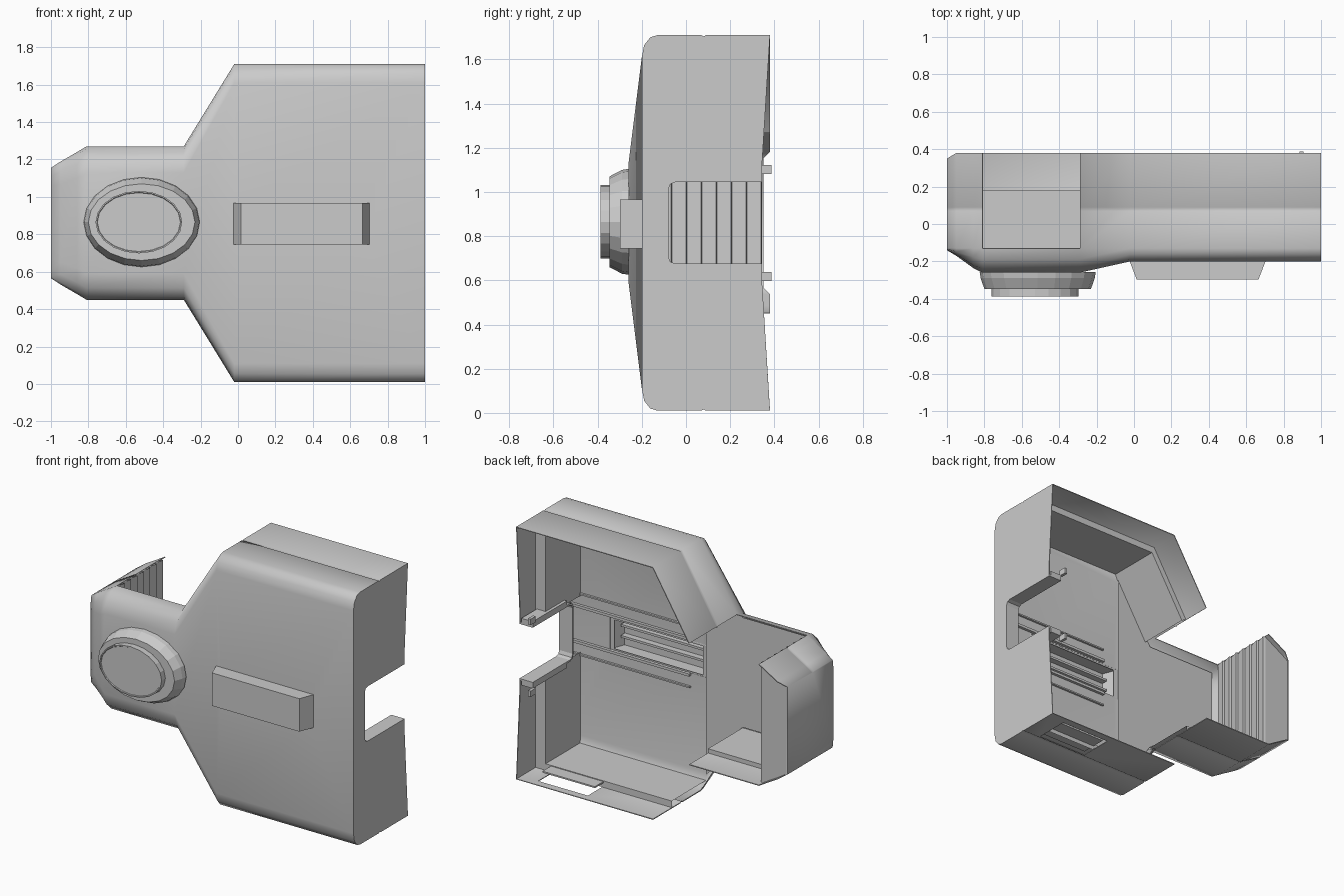
import bpy, bmesh, math

if "Cube" in bpy.data.objects:
    bpy.data.objects.remove(bpy.data.objects["Cube"])

CZ = 0.86  # mirror height of the whole shell


def make(name, verts, faces, thick=0, smooth=None, offset=-1):
    me = bpy.data.meshes.new(name)
    me.from_pydata(verts, [], faces)
    ob = bpy.data.objects.new(name, me)
    bpy.context.collection.objects.link(ob)
    bpy.ops.object.select_all(action='DESELECT')
    ob.select_set(True)
    bpy.context.view_layer.objects.active = ob
    if thick:
        m = ob.modifiers.new("thickness", 'SOLIDIFY')
        m.thickness, m.offset = thick, offset
        bpy.ops.object.modifier_apply(modifier=m.name)
    if smooth:
        bpy.ops.object.shade_smooth_by_angle(angle=math.radians(smooth))
    return ob


def box(name, x0, x1, y0, y1, z0, z1):
    v = [(x, y, z) for x in (x0, x1) for y in (y0, y1) for z in (z0, z1)]
    f = [(0, 1, 3, 2), (4, 6, 7, 5), (0, 4, 5, 1), (2, 3, 7, 6), (0, 2, 6, 4), (1, 5, 7, 3)]
    return make(name, v, f)


def cut(target, cutter):
    bpy.context.view_layer.objects.active = target
    m = target.modifiers.new("cut", 'BOOLEAN')
    m.operation, m.solver, m.object = 'DIFFERENCE', 'EXACT', cutter
    bpy.ops.object.modifier_apply(modifier=m.name)
    bpy.data.objects.remove(cutter)


# Shell: sections lofted along x (x, half height, front y, bevel inset, back y)
sections = [(1, .85, -.20, .10, .38), (-.02, .85, -.20, .10, .38),
            (-.29, .41, -.26, .14, .38), (-.81, .41, -.26, .14, .38),
            (-.86, .38, -.235, .14, .38), (-.95, .328, -.17, .12, .38),
            (-1, .295, -.14, .10, .35)]


def profile(h, front, inset, back):
    d = front + .13
    half = [(back, h), (.09, h), (.08, h - .006), (.07, h), (-.13, h),
            (-.13 + d * .45, h - inset * .1), (-.13 + d * .85, h - inset * .45),
            (front, h - inset)]
    return [(y, CZ + z) for y, z in half] + [(y, CZ - z) for y, z in reversed(half)]


verts, faces = [], []
for x, h, f, b, back in sections:
    verts += [(x, y, z) for y, z in profile(h, f, b, back)]
n = 16
for i in range(len(sections) - 1):
    for j in range(n - 1):
        # neck is open on top, lower shoulder is open below
        if (i == 2 and j < 4) or (i == 1 and j > 10):
            continue
        a, c = i * n + j, (i + 1) * n + j
        faces.append((a, c, c + 1, a + 1))
faces.append(tuple(reversed(range(len(verts) - n, len(verts)))))  # left end
# right wall with rounded notch
notch = [(.345, .28), (.345, .19), (-.05, .19), (-.075, .18), (-.085, .155)]
loop = [(y, CZ - z) for y, z in notch] + [(y, CZ + z) for y, z in reversed(notch)]
start = len(verts)
verts += [(1, y, z) for y, z in loop]
faces.append(tuple(range(n)) + tuple(range(start, len(verts))))
shell = make("shell", verts, faces, .006)
cut(shell, box("handle_cutter", .01, .67, -.4, -.1, .758, .952))
cut(shell, box("slot_cutter", .5, .87, .1, .33, -.05, .06))
bpy.context.view_layer.objects.active = shell
shell.select_set(True)
bpy.ops.object.shade_smooth_by_angle(angle=math.radians(62))

# Flat inner plate behind the neck
outline = [(-.02, .77), (-.29, .37), (-.81, .37)]
v = [(x, -.185, CZ + z) for x, z in outline] + [(x, -.185, CZ - z) for x, z in reversed(outline)]
make("neck_inner_plate", v, [(0, 1, 4, 5), (1, 2, 3, 4)])


# Inner liner: stepped second wall in front of y = 0.18
def liner(name, outer, inner):
    k = len(outer)
    v = [(x, .18, CZ + z) for x, z in outer] + [(x, .18, CZ + z) for x, z in inner]
    v += [(x, -.19, CZ + z) for x, z in inner]
    f = [(r * k + t, r * k + t + 1, (r + 1) * k + t + 1, (r + 1) * k + t)
         for r in range(2) for t in range(k - 1)]
    make(name, v, f)


liner("upper_liner", [(.994, .19), (.994, .844), (-.02, .844), (-.285, .41)],
      [(.92, .19), (.92, .80), (.0, .80), (-.25, .39)])
liner("lower_liner", [(.994, -.19), (.994, -.844), (-.02, -.844)],
      [(.92, -.19), (.92, -.80), (-.02, -.80)])
liner("neck_liner", [(-.29, -.404), (-.81, -.404)], [(-.29, -.375), (-.81, -.375)])

# Panel behind the floor slot
box("slot_panel", .49, .88, .09, .27, .045, .055)

# Hollow front grip with sloped ends
v = [(x, y, z) for x0, x1, y in ((-.025, .705, -.195), (.015, .665, -.298))
     for x, z in ((x0, .745), (x1, .745), (x1, .967), (x0, .967))]
make("front_grip", v, [(0, 1, 5, 4), (1, 2, 6, 5), (2, 3, 7, 6), (3, 0, 4, 7), (4, 5, 6, 7)], .006)


# Stacked oval boss on the neck
def oval(name, cx, rings, sides=20):
    v, f = [], []
    for y, rx, rz in rings:
        v += [(cx + rx * math.cos(t * math.tau / sides), y, CZ + .005 + rz * math.sin(t * math.tau / sides))
              for t in range(sides)]
    for r in range(len(rings) - 1):
        for t in range(sides):
            u = (t + 1) % sides
            f.append((r * sides + t, r * sides + u, (r + 1) * sides + u, (r + 1) * sides + t))
    f.append(tuple(range((len(rings) - 1) * sides, len(rings) * sides)))
    return make(name, v, f)


oval("oval_base", -.515, [(-.257, .31, .24), (-.29, .305, .235), (-.347, .285, .205)])
oval("oval_cap", -.53, [(-.345, .232, .167), (-.387, .232, .167), (-.387, .225, .16), (-.382, .222, .157)])

# Ribbed inner wall closing the left end, and its back plate
v, pts = [], []
ribs = 7
pitch = .475 / ribs
for k in range(ribs):
    y = -.13 + k * pitch
    pts += [(-.812, y), (-.797, y + pitch - .006), (-.812, y + pitch - .002)]
pts.append((-.812, .345))
for x, y in pts:
    v += [(x, y, .455), (x, y, 1.265)]
f = [(2 * k, 2 * k + 2, 2 * k + 3, 2 * k + 1) for k in range(len(pts) - 1)]
make("ribbed_wall", v, f)
v = []
for x, h in ((-.812, .405), (-.86, .377), (-.95, .325), (-.998, .293)):
    v += [(x, .346, CZ - h), (x, .346, CZ + h)]
make("end_back_plate", v, [(2 * k, 2 * k + 1, 2 * k + 3, 2 * k + 2) for k in range(3)])

# Flange around the side notch
edge = notch[1:]
u = [(y, CZ + z) for y, z in edge] + [(y, CZ - z) for y, z in reversed(edge)]
v = [(x, y, z) for x in (.90, 1.0) for y, z in u]
make("notch_flange", v, [(k, k + 1, k + 9, k + 8) for k in range(7)], .012, offset=0)
for s, tag in ((1, "upper"), (-1, "lower")):
    def zs(a, b):
        return sorted((CZ + s * a, CZ + s * b))
    box(tag + "_notch_rail", .90, .985, -.02, .345, *zs(.19, .225))
    box(tag + "_notch_tab", .885, .905, .335, .388, *zs(.222, .262))
    # long rails on the inside of the front plate
    box(tag + "_inner_rail", .10, .985, -.194, -.175, *zs(.112, .13))
    box(tag + "_outer_rail", .10, .985, -.194, -.18, *zs(.20, .21))
    box(tag + "_grip_rib", .02, .66, -.292, -.25, *zs(.03, .045))
